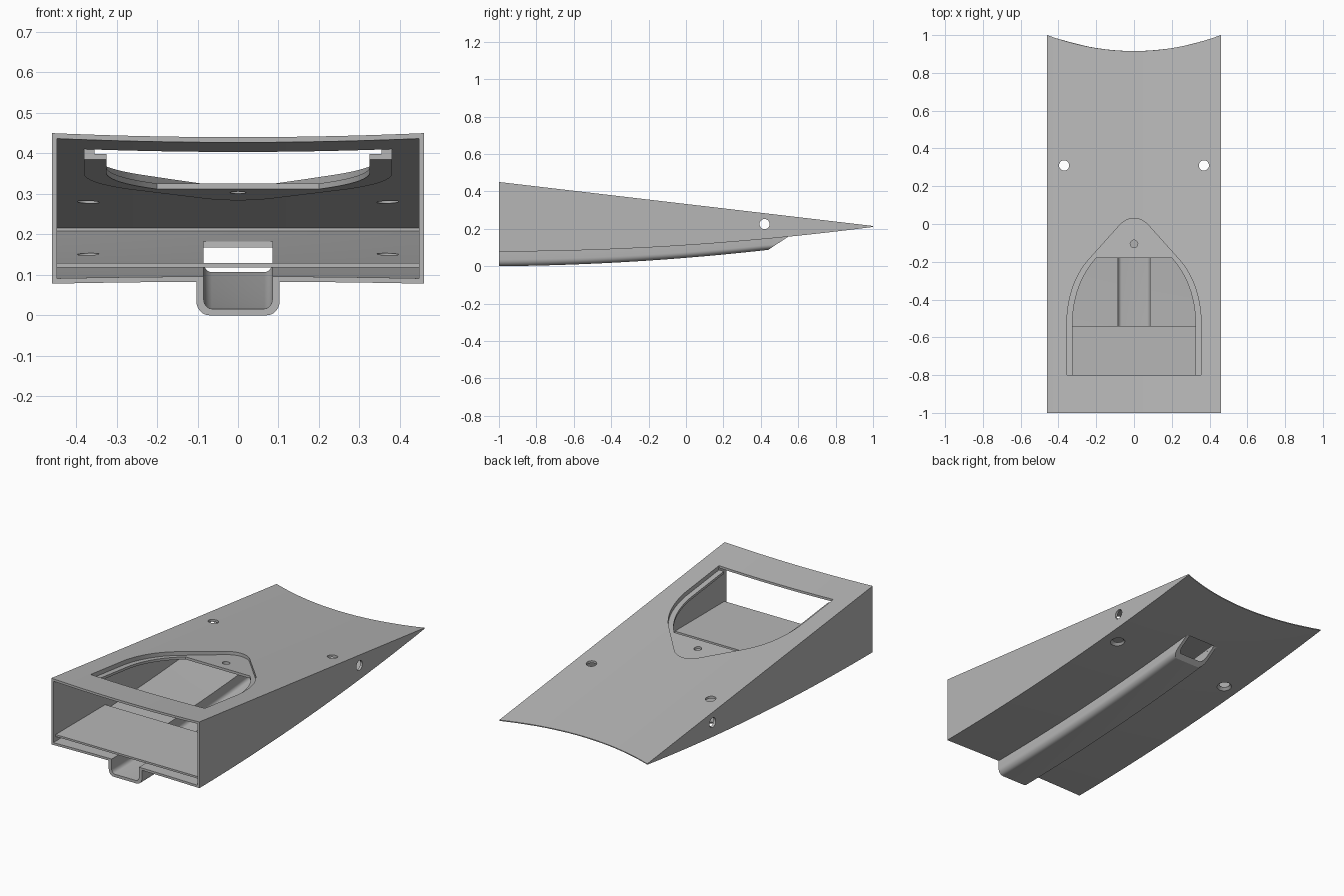
import bpy, bmesh, math

cube = bpy.data.objects.get("Cube")
if cube:
    bpy.data.objects.remove(cube, do_unlink=True)

grey = bpy.data.materials.new("plain grey")
grey.use_nodes = True
grey.diffuse_color = (0.47, 0.47, 0.47, 1)
grey.node_tree.nodes["Principled BSDF"].inputs["Base Color"].default_value = (0.47, 0.47, 0.47, 1)

HALF = 0.46
WALL = 0.013
SLOPE = 0.1175


def finish(name, bm):
    bmesh.ops.recalc_face_normals(bm, faces=bm.faces)
    mesh = bpy.data.meshes.new(name)
    bm.to_mesh(mesh)
    bm.free()
    mesh.materials.append(grey)
    obj = bpy.data.objects.new(name, mesh)
    bpy.context.collection.objects.link(obj)
    return obj


def combine(target, tool, operation):
    """Apply a boolean and discard the tool."""
    tool.hide_render = True
    mod = target.modifiers.new("cut", 'BOOLEAN')
    mod.operation, mod.solver, mod.object = operation, 'EXACT', tool
    bpy.context.view_layer.objects.active = target
    bpy.ops.object.modifier_apply(modifier=mod.name)
    bpy.data.objects.remove(tool, do_unlink=True)


def loft(name, rings):
    """Closed skin through rings of equal length."""
    bm = bmesh.new()
    rows = [[bm.verts.new(p) for p in ring] for ring in rings]
    n = len(rows[0])
    for a, b in zip(rows, rows[1:]):
        for i in range(n):
            j = (i + 1) % n
            bm.faces.new((a[i], a[j], b[j], b[i]))
    bm.faces.new(rows[0])
    bm.faces.new(rows[-1])
    return finish(name, bm)


# Shape of the wedge
def crown(x):
    return 1 - (x / HALF) ** 2


def point_y(x, v):
    return -1 + v * (2 - 0.085 * crown(x))


def top_z(x, y):
    return 0.45 - SLOPE * (y + 1) - 0.01 * crown(x)


def floor_z(x, v):
    return 0.078 + 0.128 * v * v + 0.004 * v + 0.005 * crown(x) * (1 - v)


def wedge(name, half, inset, v0, v1, steps=24, cols=20):
    xs = [half * (2 * i / cols - 1) for i in range(cols + 1)]
    rings = []
    for s in range(steps + 1):
        v = v0 + (v1 - v0) * s / steps
        low = [(x, point_y(x, v), floor_z(x, v) + inset) for x in xs]
        high = [(x, point_y(x, v), top_z(x, point_y(x, v)) - inset) for x in reversed(xs)]
        rings.append(low + high)
    return loft(name, rings)


# Rounded channel under the floor, with a slanted open end
def channel(name, half, radius, lift, rise, s0, s1, steps=24):
    prof = [(half, 1)]
    for i in range(7):
        a = i * math.pi / 12
        prof.append((half - radius + radius * math.cos(a), radius * (1 - math.sin(a)) / 0.08))
    prof += [(-x, t) for x, t in reversed(prof)]
    rings = []
    for k in range(steps + 1):
        s = s0 + (s1 - s0) * k / steps
        ring = []
        for x, t in prof:
            y = -1 + s * (1.44 + 0.12 * t)
            v = (y + 1) / 2
            base = 0.145 * v * v + 0.017 * v + lift
            ring.append((x, y, base + (floor_z(0, v) + rise - base) * t))
        rings.append(ring)
    return loft(name, rings)


# Outlines in plan, and prisms that follow the top slope
def bezier(a, b, c, n=10):
    return [tuple((1 - t) ** 2 * p + 2 * t * (1 - t) * q + t * t * r for p, q, r in zip(a, b, c))
            for t in (i / n for i in range(n + 1))]


def prism(name, half, below, above):
    outline = half + [(-x, y) for x, y in reversed(half) if x > 0.001]
    return loft(name, [[(x, y, 0.44 - SLOPE * (y + 1) + dz) for x, y in outline]
                       for dz in (below, above)])


def drill(x, y, z, r1, r2, depth, sideways=False):
    bm = bmesh.new()
    bmesh.ops.create_cone(bm, cap_ends=True, segments=32, radius1=r1, radius2=r2, depth=depth)
    obj = finish("drill", bm)
    obj.location = (x, y, z)
    if sideways:
        obj.rotation_euler.y = math.pi / 2
    bpy.context.view_layer.update()
    return obj


# Hollow wedge shell with its channel
body = wedge("wedge_shell", HALF, 0, 0, 1)
combine(body, channel("channel_outer", 0.103, 0.032, 0, 0.006, 0, 1), 'UNION')
combine(body, wedge("cavity", HALF - WALL, WALL, -0.005, 0.94), 'DIFFERENCE')
combine(body, channel("channel_inner", 0.085, 0.02, 0.016, 0.035, -0.01, 1.03), 'DIFFERENCE')

# Recessed window in the top, with a ledge behind it
recess = [(0.355, -0.8)] + bezier((0.355, -0.5), (0.345, -0.32), (0.25, -0.2)) \
    + bezier((0.075, -0.005), (0.04, 0.03), (0, 0.03))
boss = [(x * 1.07, max(-0.8, y + 0.026) if y > -0.79 else y) for x, y in recess]
window = [(0.325, -0.8)] + bezier((0.325, -0.5), (0.315, -0.31), (0.2, -0.18))
combine(body, prism("window_boss", boss, -0.032, -0.004), 'UNION')
combine(body, prism("window_recess", recess, -0.018, 0.05), 'DIFFERENCE')
combine(body, prism("window_opening", window, -0.08, 0.08), 'DIFFERENCE')

# Screw holes, countersunk below, and side holes
combine(body, drill(0, -0.105, 0.32, 0.02, 0.02, 0.1), 'DIFFERENCE')
for side in (-1, 1):
    combine(body, drill(side * 0.37, 0.31, 0.22, 0.027, 0.027, 0.4), 'DIFFERENCE')
    combine(body, drill(side * 0.37, 0.31, 0.138, 0.05, 0.027, 0.02), 'DIFFERENCE')
    combine(body, drill(side * 0.45, 0.42, 0.225, 0.027, 0.027, 0.1, True), 'DIFFERENCE')

# Flat shelf plate over the channel
shelf = loft("shelf_plate", [[(-0.449, y, 0.118), (0.449, y, 0.118),
                              (0.449, y, 0.129), (-0.449, y, 0.129)] for y in (-0.98, -0.54)])

for obj in (body, shelf):
    bpy.ops.object.select_all(action='DESELECT')
    obj.select_set(True)
    bpy.context.view_layer.objects.active = obj
    bpy.ops.object.shade_smooth_by_angle(angle=math.radians(25))
